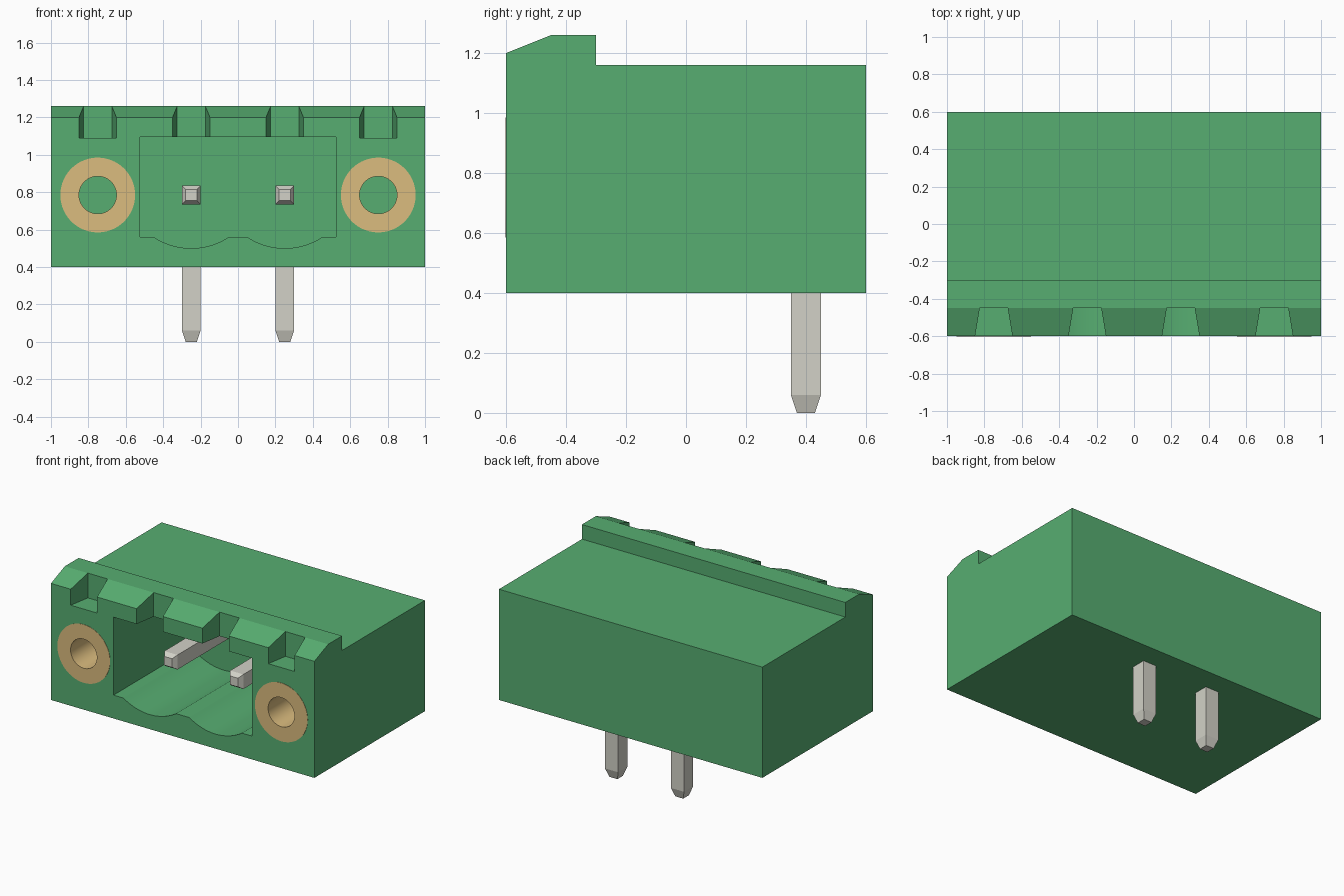
import bpy, bmesh, math
from mathutils import Vector

cube = bpy.data.objects.get("Cube")
if cube:
    bpy.data.objects.remove(cube, do_unlink=True)


def material(name, rgb):
    m = bpy.data.materials.new(name)
    m.use_nodes = True
    m.diffuse_color = (*rgb, 1)
    m.node_tree.nodes["Principled BSDF"].inputs["Base Color"].default_value = (*rgb, 1)
    return m


green = material("green plastic", (0.095, 0.42, 0.166))
brass = material("brass", (0.709, 0.504, 0.211))
tin = material("tin metal", (0.645, 0.639, 0.572))


def finish(bm, name, mat):
    bmesh.ops.recalc_face_normals(bm, faces=bm.faces)
    me = bpy.data.meshes.new(name)
    bm.to_mesh(me)
    bm.free()
    me.materials.append(mat)
    ob = bpy.data.objects.new(name, me)
    bpy.context.collection.objects.link(ob)
    return ob


def prism(name, points, direction, mat):
    """Extrude a flat outline of 3D points along a vector."""
    bm = bmesh.new()
    face = bm.faces.new([bm.verts.new(p) for p in points])
    ext = bmesh.ops.extrude_face_region(bm, geom=[face])
    verts = [g for g in ext["geom"] if isinstance(g, bmesh.types.BMVert)]
    bmesh.ops.translate(bm, verts=verts, vec=direction)
    return finish(bm, name, mat)


def smooth(ob):
    bpy.ops.object.select_all(action="DESELECT")
    ob.select_set(True)
    bpy.context.view_layer.objects.active = ob
    bpy.ops.object.shade_smooth_by_angle(angle=math.radians(15))


def cut(ob, cutter):
    mod = ob.modifiers.new("cut", "BOOLEAN")
    mod.operation, mod.solver, mod.object = "DIFFERENCE", "EXACT", cutter
    bpy.ops.object.select_all(action="DESELECT")
    ob.select_set(True)
    bpy.context.view_layer.objects.active = ob
    bpy.ops.object.modifier_apply(modifier=mod.name)
    bpy.data.objects.remove(cutter, do_unlink=True)


PIN_Z, BACK = 0.785, 0.2

# Housing: side profile with the raised, chamfered front lip
side = [(-.6, .4), (.6, .4), (.6, 1.16), (-.3, 1.16), (-.3, 1.26), (-.45, 1.26), (-.6, 1.2)]
housing = prism("housing", [(-1, y, z) for y, z in side], (2, 0, 0), green)

# Socket opening with two scooped floor arcs
outline = [(.525, .56), (.525, 1.095), (-.525, 1.095), (-.525, .56)]
radius, half = 0.363, math.asin(0.2 / 0.363)
for cx in (-.25, .25):
    for i in range(17):
        a = -half + 2 * half * i / 16
        outline.append((cx + radius * math.sin(a), .5 + radius * (1 - math.cos(a))))
cut(housing, prism("socket_cutter", [(x, -.7, z) for x, z in outline], (0, BACK + .7, 0), green))

# Tapered latch notches in the front lip
for cx in (-.75, -.25, .25, .75):
    plan = [(-.125, -.75), (.125, -.75), (.075, -.45), (-.075, -.45)]
    cut(housing, prism("notch_cutter", [(cx + x, y, 1.09) for x, y in plan], (0, 0, .3), green))

# Bores for the flange inserts
for cx in (-.75, .75):
    ring = [(cx + .15 * math.cos(k * math.pi / 24), -.7, PIN_Z + .15 * math.sin(k * math.pi / 24))
            for k in range(48)]
    cut(housing, prism("bore_cutter", ring, (0, BACK + .7, 0), green))
smooth(housing)


def insert(name, cx):
    """Threadless brass sleeve, turned around the y axis."""
    bm = bmesh.new()
    pts = [(.1, -.602), (.2, -.602), (.2, BACK), (.1, BACK)]
    vs = [bm.verts.new((r, y, 0)) for r, y in pts]
    edges = [bm.edges.new((vs[i], vs[(i + 1) % 4])) for i in range(4)]
    bmesh.ops.spin(bm, geom=vs + edges, cent=(0, 0, 0), axis=(0, 1, 0),
                   angle=2 * math.pi, steps=64)
    bmesh.ops.remove_doubles(bm, verts=bm.verts, dist=1e-4)
    bmesh.ops.translate(bm, verts=bm.verts, vec=(cx, 0, PIN_Z))
    smooth(finish(bm, name, brass))


def pin(name, cx):
    """Square bent pin with tapered ends: (y, z, half width, section direction)."""
    bm = bmesh.new()
    stations = [(-.4, PIN_Z, .03, (0, 0, 1)), (-.37, PIN_Z, .05, (0, 0, 1)),
                (.4, PIN_Z, .05, (0, 1, 1)),
                (.4, .06, .05, (0, 1, 0)), (.4, 0, .03, (0, 1, 0))]
    loops = []
    for y, z, h, d in stations:
        c, u, v = Vector((cx, y, z)), Vector((h, 0, 0)), Vector(d) * h
        loops.append([bm.verts.new(p) for p in (c - u - v, c + u - v, c + u + v, c - u + v)])
    for a, b in zip(loops, loops[1:]):
        for i in range(4):
            j = (i + 1) % 4
            bm.faces.new((a[i], a[j], b[j], b[i]))
    bm.faces.new(loops[0])
    bm.faces.new(loops[-1])
    finish(bm, name, tin)


# Mirrored inserts and pins
for label, s in (("right", -1), ("left", 1)):
    insert(label + "_flange_insert", s * .75)
    pin(label + "_pin", s * .25)
